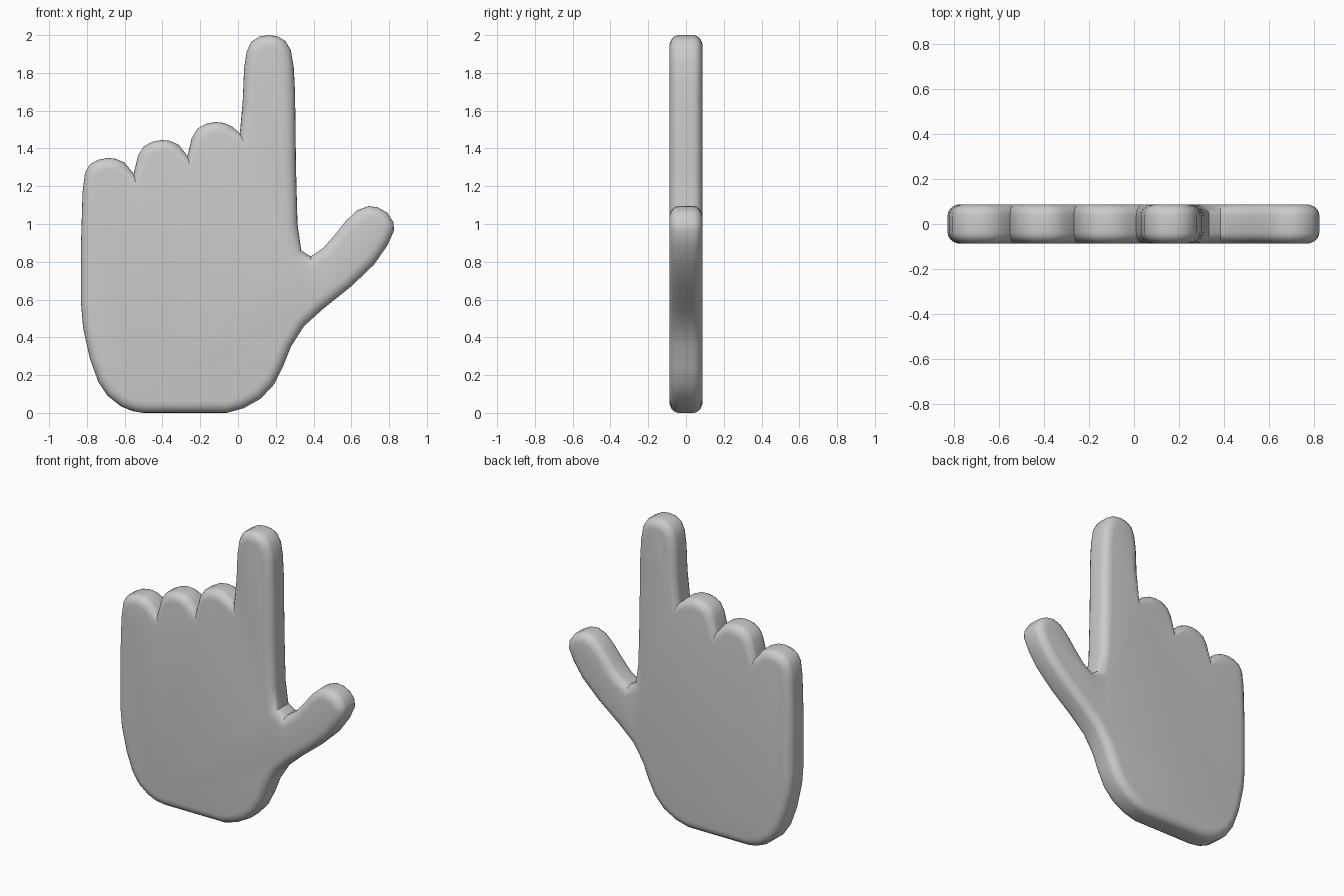
import bpy, bmesh, math
from mathutils import Vector

if "Cube" in bpy.data.objects:
    bpy.data.objects.remove(bpy.data.objects["Cube"])

HALF = 0.088              # half thickness
R_IN, R_Y, STEPS = 0.06, 0.05, 5   # edge rounding

# outline counter-clockwise: palm heel, thumb, pointing finger
outline = [(-0.50, 0), (-0.06, 0), (0.03, 0.025), (0.12, 0.075), (0.19, 0.15), (0.24, 0.25),
           (0.28, 0.35), (0.35, 0.46), (0.45, 0.55), (0.60, 0.67), (0.72, 0.785), (0.79, 0.885),
           (0.826, 0.965), (0.823, 1.01), (0.79, 1.06), (0.74, 1.088), (0.69, 1.095), (0.63, 1.072),
           (0.57, 1.015), (0.51, 0.94), (0.45, 0.872), (0.385, 0.828), (0.335, 0.86),
           (0.315, 1.0), (0.307, 1.3), (0.302, 1.7), (0.295, 1.83), (0.28, 1.92), (0.25, 1.97),
           (0.21, 1.993), (0.165, 2.0), (0.115, 1.993), (0.07, 1.965), (0.045, 1.91),
           (0.032, 1.82), (0.025, 1.65), (0.01, 1.48)]

# three curled fingers stepping down
knuckle = [(-0.03, 1.515), (-0.075, 1.535), (-0.12, 1.54), (-0.17, 1.53),
           (-0.215, 1.505), (-0.245, 1.455), (-0.267, 1.36)]
for i in range(3):
    pts = knuckle if i < 2 else knuckle[:5]
    outline += [(x - 0.285 * i, z - 0.095 * i) for x, z in pts]

# outer side of the palm
outline += [(-0.81, 1.27), (-0.823, 1.17), (-0.831, 0.9), (-0.831, 0.58), (-0.82, 0.45),
            (-0.785, 0.29), (-0.74, 0.165), (-0.69, 0.09), (-0.62, 0.035), (-0.56, 0.01)]
outline = [Vector(p) for p in outline]


def inset_dirs(pts):
    """Inward mitre vector at each outline point, limited at sharp notches."""
    dirs = []
    for i, p in enumerate(pts):
        a = (p - pts[i - 1]).normalized()
        b = (pts[(i + 1) % len(pts)] - p).normalized()
        n = (Vector((-a.y, a.x)) + Vector((-b.y, b.x))).normalized()
        dirs.append(n * min(1.5, 1 / max(0.2, n.dot(Vector((-a.y, a.x))))))
    return dirs


# rounded slab built from stacked, inset outlines
dirs = inset_dirs(outline)
front = []
for k in range(STEPS + 1):
    t = math.pi / 2 * (1 - k / STEPS)
    front.append((R_IN * (1 - math.cos(t)), -(HALF - R_Y + R_Y * math.sin(t))))
levels = front + [(d, -y) for d, y in reversed(front)]

bm = bmesh.new()
rings = [[bm.verts.new((p.x + n.x * d, y, p.y + n.y * d)) for p, n in zip(outline, dirs)]
         for d, y in levels]
count = len(outline)
for lo, hi in zip(rings, rings[1:]):
    for i in range(count):
        j = (i + 1) % count
        bm.faces.new((lo[i], hi[i], hi[j], lo[j]))
bm.faces.new(rings[0])
bm.faces.new(list(reversed(rings[-1])))
bmesh.ops.recalc_face_normals(bm, faces=bm.faces)

mesh = bpy.data.meshes.new("pointing_hand")
bm.to_mesh(mesh)
bm.free()
hand = bpy.data.objects.new("pointing_hand", mesh)
bpy.context.collection.objects.link(hand)
bpy.context.view_layer.objects.active = hand
hand.select_set(True)
bpy.ops.object.shade_smooth_by_angle(angle=math.radians(40))
